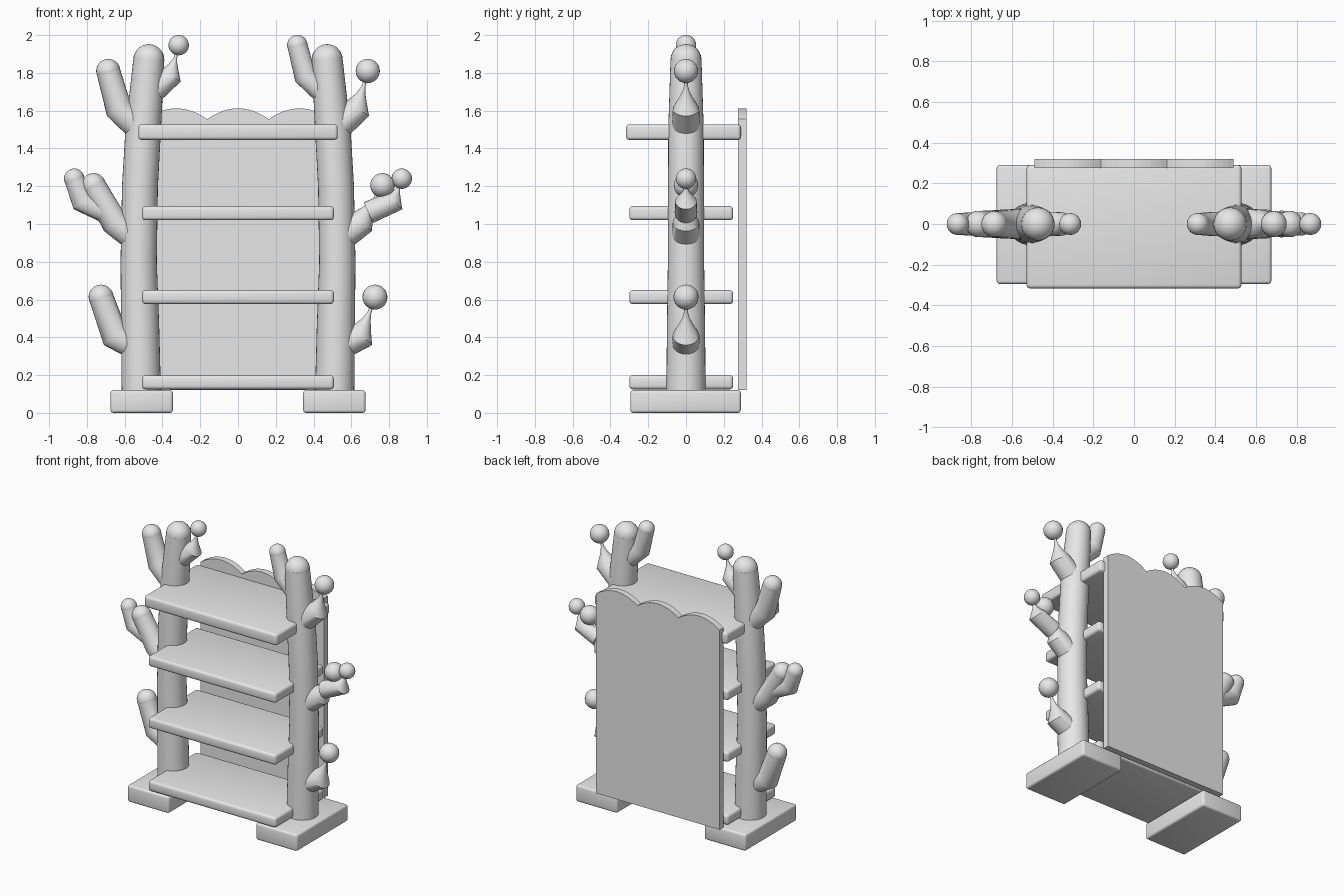
import bpy, bmesh, math
from mathutils import Vector

if "Cube" in bpy.data.objects:
    bpy.data.objects.remove(bpy.data.objects["Cube"])

grey = bpy.data.materials.new("light grey")
grey.diffuse_color = (0.8, 0.8, 0.8, 1)
grey.use_nodes = True
grey.node_tree.nodes["Principled BSDF"].inputs["Base Color"].default_value = grey.diffuse_color


def finish(name, bm, smooth=True):
    bmesh.ops.recalc_face_normals(bm, faces=bm.faces)
    me = bpy.data.meshes.new(name)
    bm.to_mesh(me)
    bm.free()
    me.materials.append(grey)
    ob = bpy.data.objects.new(name, me)
    bpy.context.collection.objects.link(ob)
    if smooth:
        bpy.ops.object.select_all(action='DESELECT')
        ob.select_set(True)
        bpy.context.view_layer.objects.active = ob
        bpy.ops.object.shade_smooth_by_angle(angle=math.radians(35))
    return ob


def slab(name, x0, x1, y0, y1, z0, z1, bevel):
    """Box with rounded edges."""
    bm = bmesh.new()
    bmesh.ops.create_cube(bm, size=1)
    for v in bm.verts:
        v.co = ((x0 + x1) / 2 + v.co.x * (x1 - x0),
                (y0 + y1) / 2 + v.co.y * (y1 - y0),
                (z0 + z1) / 2 + v.co.z * (z1 - z0))
    bmesh.ops.bevel(bm, geom=bm.edges[:], offset=bevel, segments=3,
                    profile=0.5, affect='EDGES')
    return finish(name, bm)


def loft(name, rings, sides=24):
    """Tube through rings (x, z, radius, axis, stretch) lying in the xz plane."""
    bm = bmesh.new()
    loops = []
    for x, z, r, axis, stretch in rings:
        side = Vector((axis[1], 0, -axis[0])).normalized() * r * stretch
        loops.append([bm.verts.new(Vector((x, 0, z)) + side * math.cos(a)
                                   + Vector((0, r * math.sin(a), 0)))
                      for a in (2 * math.pi * i / sides for i in range(sides))])
    for a, b in zip(loops, loops[1:]):
        for i in range(sides):
            j = (i + 1) % sides
            bm.faces.new((a[i], a[j], b[j], b[i]))
    bm.faces.new(loops[0])
    bm.faces.new(loops[-1])
    return finish(name, bm)


def ball(name, x, z, r):
    bm = bmesh.new()
    bmesh.ops.create_uvsphere(bm, u_segments=24, v_segments=14, radius=r)
    bmesh.ops.translate(bm, verts=bm.verts, vec=(x, 0, z))
    return finish(name, bm)


def branch(name, s, root, bend, tip, r0, r1, pinched):
    """Bent stub with a round tip; pinched ones shrink to a thin neck."""
    p, q, t = (Vector((s * a[0], a[1])) for a in (root, bend, tip))
    d0, d1 = (q - p).normalized(), (t - q).normalized()
    mitre = (d0 + d1).normalized()
    stretch = 1 / max(mitre.dot(d0), 0.5)
    rm = r0 * 0.5 + r1 * 0.5
    rings = [(*p, r0, d0, 1), (*q, rm, mitre, stretch)]
    if pinched:
        for f, k in ((0.15, 0.76), (0.3, 0.5), (0.45, 0.28), (0.6, 0.15), (0.75, 0.13)):
            c = q.lerp(t, f)
            rings.append((*c, rm * k, mitre.lerp(d1, f), 1))
    else:
        rings.append((*t, r1, d1, 1))
    loft(name, rings)
    ball(name + "_tip", t.x, t.y, r1 + 0.001)


# Feet and trunks, mirrored
trunk = [(0.11, 0.512, 0.104), (0.45, 0.518, 0.101), (0.8, 0.526, 0.096),
         (1.2, 0.519, 0.095), (1.5, 0.502, 0.094), (1.87, 0.472, 0.082)]
for s, side in ((-1, "left"), (1, "right")):
    slab(side + "_foot", *sorted((s * 0.345, s * 0.675)), -0.295, 0.29, 0, 0.12, 0.015)
    rings = []
    for i, (z, x, r) in enumerate(trunk):
        a, b = trunk[max(i - 1, 0)], trunk[min(i + 1, len(trunk) - 1)]
        rings.append((s * x, z, r, (s * (b[1] - a[1]), b[0] - a[0]), 1))
    loft(side + "_trunk", rings, 32)
    ball(side + "_trunk_top", s * 0.472, 1.87, 0.082)

    # Branches: outer ones pinched on the right, inner one pinched on the left
    right = s > 0
    branch(side + "_low_branch", s, (0.53, 0.35), (0.653, 0.41), (0.725, 0.613), 0.076, 0.065, right)
    branch(side + "_mid_branch", s, (0.52, 0.91), (0.655, 1.01), (0.765, 1.205), 0.076, 0.064, right)
    branch(side + "_mid_twig", s, (0.69, 1.06), (0.825, 1.12), (0.867, 1.24), 0.060, 0.053, right)
    branch(side + "_high_branch", s, (0.52, 1.51), (0.632, 1.61), (0.687, 1.81), 0.076, 0.063, right)
    branch(side + "_inner_branch", s, (0.45, 1.70), (0.355, 1.785), (0.314, 1.947), 0.062, 0.053, not right)

# Shelves
for i, z in enumerate((0.125, 0.576, 1.02)):
    slab(f"shelf_{i + 1}", -0.508, 0.508, -0.30, 0.25, z, z + 0.074, 0.018)
slab("top_shelf", -0.528, 0.528, -0.317, 0.29, 1.445, 1.528, 0.018)

# Back panel with three scallops
outline = [(-0.49, 0.12), (0.49, 0.12)]
w = 0.98 / 3
for k in (1, 0, -1):
    for i in range(13 if k == -1 else 12):
        u = 1 - i / 6
        outline.append((k * w + u * w / 2, 1.555 + 0.057 * (1 - u * u)))
bm = bmesh.new()
face = bm.faces.new([bm.verts.new((x, 0.275, z)) for x, z in outline])
ext = bmesh.ops.extrude_face_region(bm, geom=[face])
bmesh.ops.translate(bm, vec=(0, 0.045, 0),
                    verts=[v for v in ext["geom"] if isinstance(v, bmesh.types.BMVert)])
finish("back_panel", bm, smooth=False)
